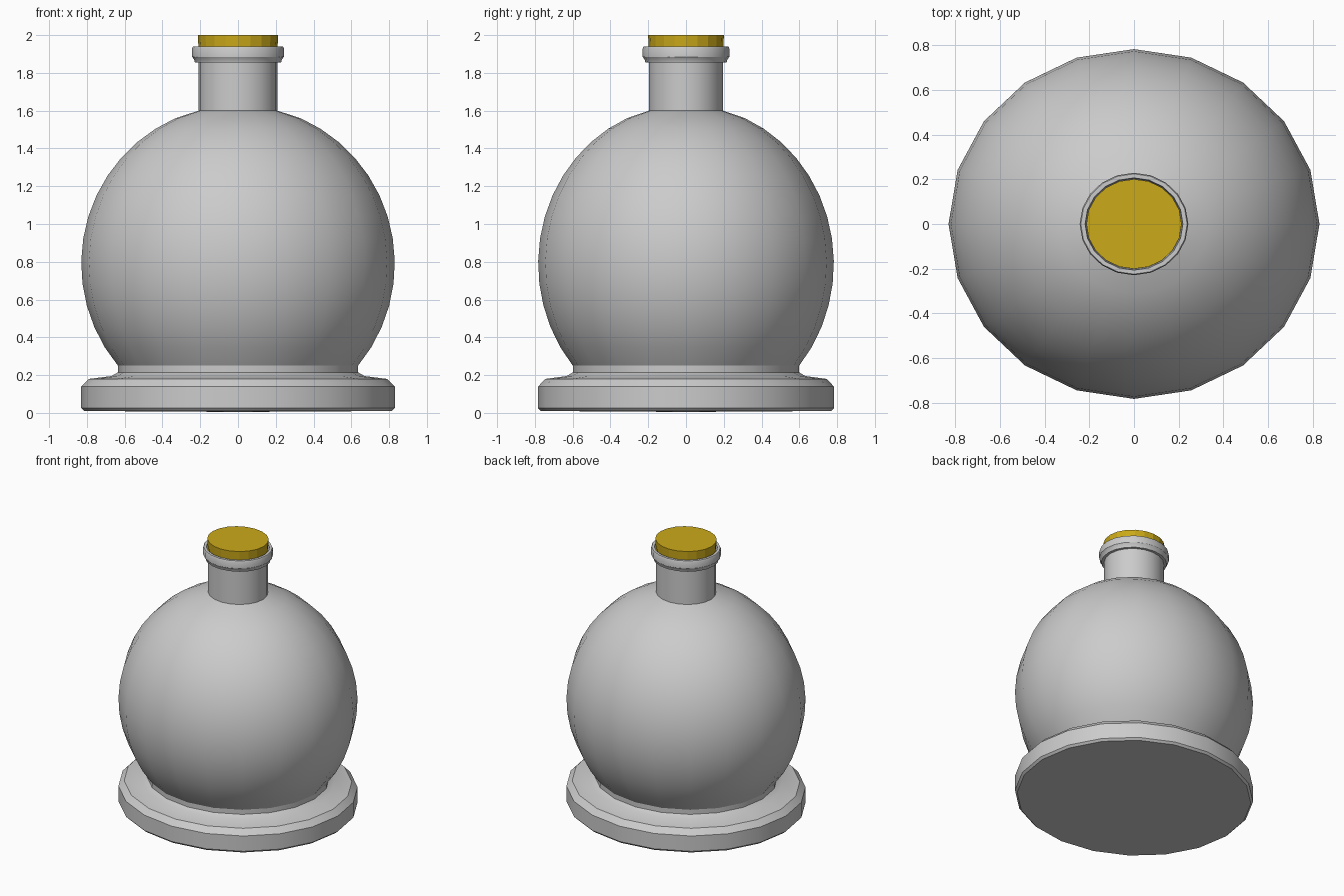
import bpy, bmesh, math

if "Cube" in bpy.data.objects:
    bpy.data.objects.remove(bpy.data.objects["Cube"])

SIDES = 20
Y_SCALE = 0.943  # the bottle is slightly narrower front to back


def lathe(name, profile, smooth=True):
    """Spin a list of (radius, height) around z; radius 0 makes a pole."""
    bm = bmesh.new()
    rings = []
    for r, z in profile:
        if r == 0:
            rings.append([bm.verts.new((0, 0, z))] * SIDES)
        else:
            rings.append([bm.verts.new((r * math.cos(math.tau * i / SIDES),
                                        Y_SCALE * r * math.sin(math.tau * i / SIDES), z))
                          for i in range(SIDES)])
    for a, b in zip(rings, rings[1:]):
        for i in range(SIDES):
            j = (i + 1) % SIDES
            bm.faces.new(list(dict.fromkeys((a[i], a[j], b[j], b[i]))))
    bmesh.ops.recalc_face_normals(bm, faces=bm.faces)
    mesh = bpy.data.meshes.new(name)
    bm.to_mesh(mesh)
    bm.free()
    obj = bpy.data.objects.new(name, mesh)
    bpy.context.collection.objects.link(obj)
    if smooth:
        bpy.ops.object.select_all(action='DESELECT')
        obj.select_set(True)
        bpy.context.view_layer.objects.active = obj
        bpy.ops.object.shade_smooth_by_angle(angle=math.radians(30))
    return obj


# Round body, resting on a wide foot and opening into the neck
foot = [(0, 0.005), (0.815, 0.01), (0.83, 0.025), (0.83, 0.14), (0.79, 0.18),
        (0.67, 0.195), (0.635, 0.215)]
start, end = math.asin(-0.54 / 0.84), math.asin(0.81 / 0.84)
steps = 14
body = []
for k in range(steps + 1):
    t = start + (end - start) * k / steps
    body.append((0.83 * math.cos(t), 0.79 + 0.84 * math.sin(t)))
body[-1] = (0.208, 1.60)

# Neck and flared lip with a shallow mouth
neck = [(0.208, 1.855), (0.228, 1.855), (0.232, 1.87), (0.243, 1.885),
        (0.243, 1.93), (0.238, 1.94), (0.219, 1.94), (0.214, 1.90), (0, 1.90)]
lathe("bottle", foot + body + neck)

# Stopper
stopper = lathe("stopper", [(0, 1.86), (0.205, 1.86), (0.213, 2.0), (0, 2.0)], smooth=False)
cork = bpy.data.materials.new("cork")
cork.diffuse_color = (0.6, 0.4, 0.01, 1)
cork.use_nodes = True
cork.node_tree.nodes["Principled BSDF"].inputs["Base Color"].default_value = cork.diffuse_color
stopper.data.materials.append(cork)
